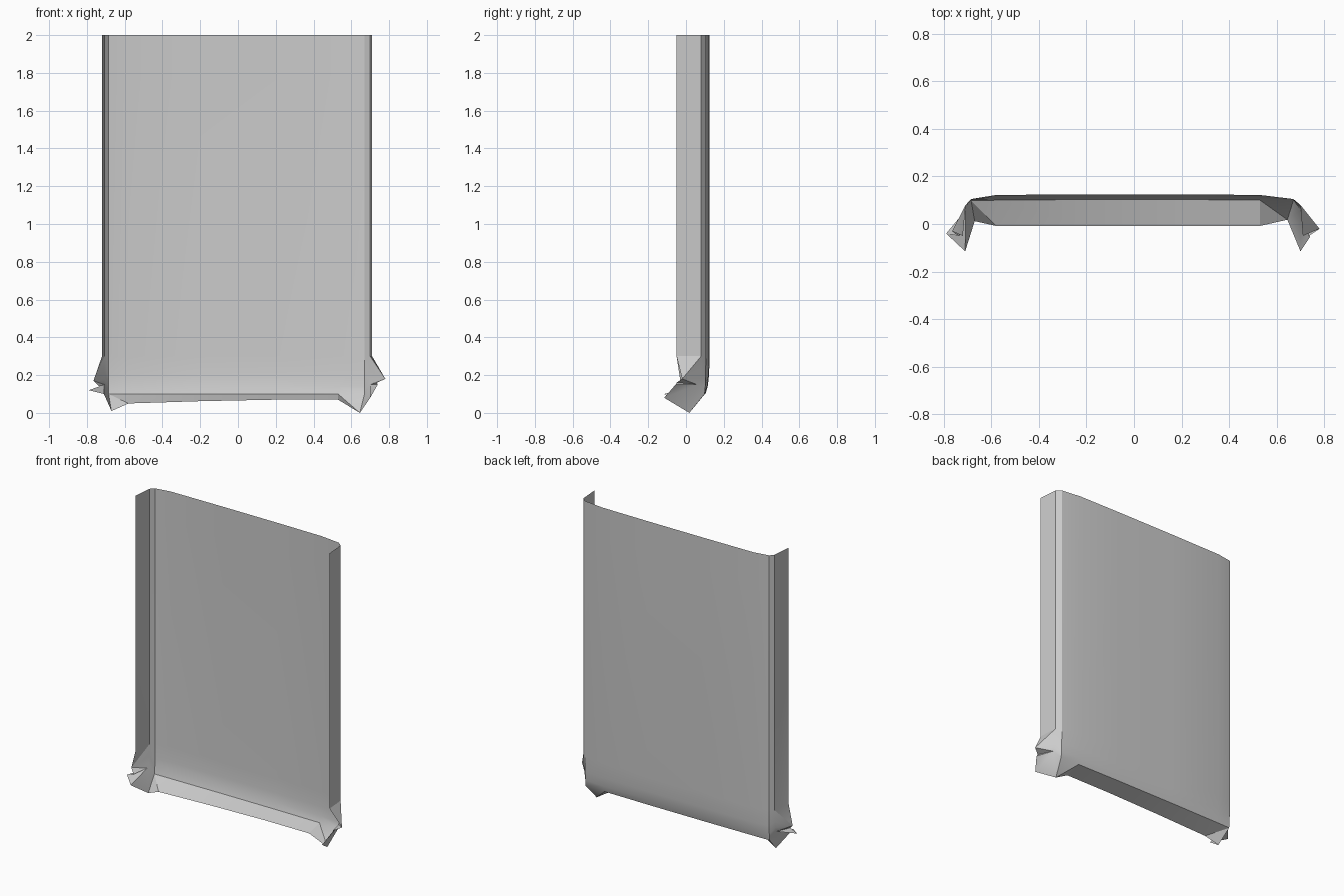
import bpy, bmesh, math

cube = bpy.data.objects.get("Cube")
if cube:
    bpy.data.objects.remove(cube)

# One plain grey cloth colour
grey = bpy.data.materials.new("cloth_grey")
grey.use_nodes = True
grey.diffuse_color = (0.6, 0.6, 0.6, 1)
grey.node_tree.nodes["Principled BSDF"].inputs["Base Color"].default_value = (0.6, 0.6, 0.6, 1)

bm = bmesh.new()


def face(*verts):
    bm.faces.new(verts)


# Cross-section of the hanging sheet, from one side flap edge to the other
profile = [(-0.72, -0.05), (-0.708, 0.08), (-0.685, 0.105), (-0.58, 0.122), (-0.2, 0.125),
           (0.2, 0.125), (0.53, 0.122), (0.67, 0.105), (0.70, 0.08), (0.71, -0.05)]
last = len(profile) - 1

# Height and depth offset of each row, curling forward at the hem
rows = [(2.0, 0), (1.8, 0), (0.3, 0), (0.2, -0.003), (0.14, -0.010), (0.10, -0.022)]
grid = []
for r, (z, dy) in enumerate(rows):
    line = []
    for c, (x, y) in enumerate(profile):
        if c in (0, last) and r > 2:
            line.append(None)
            continue
        if c in (1, last - 1) and r > 2:
            z_here = (0.22, 0.18, 0.15)[r - 3]
        else:
            z_here = z
        pull = dy * (0.3 if c in (2, last - 2) else 1)
        line.append(bm.verts.new((x, y + pull, z_here)))
    grid.append(line)

for upper, lower in zip(grid, grid[1:]):
    for c in range(last):
        quad = (upper[c], upper[c + 1], lower[c + 1], lower[c])
        if None not in quad:
            face(*quad)

# Bottom flap folded forward
hem = grid[-1]
flap = {c: bm.verts.new((profile[c][0], -0.008, z))
        for c, z in zip(range(3, last - 2), (0.05, 0.062, 0.07, 0.07))}
for c in range(3, last - 3):
    face(hem[c], hem[c + 1], flap[c + 1], flap[c])

# Crumpled corners: outer tip, inward fold, front point and lowest point
corners = {
    -1: [(-0.765, -0.03, 0.17), (-0.735, -0.05, 0.14), (-0.79, -0.04, 0.12),
         (-0.71, -0.115, 0.10), (-0.67, 0.012, 0.01)],
    1: [(0.78, -0.02, 0.18), (0.735, -0.05, 0.16), (0.74, -0.055, 0.15),
        (0.70, -0.115, 0.08), (0.645, 0.018, 0.0)],
}
for side, points in corners.items():
    outer, inner, edge, start = (0, 1, 2, 3) if side < 0 else (last, last - 1, last - 2, last - 3)
    pts = [bm.verts.new(p) for p in points]
    tip, low = pts[0], pts[-1]
    face(grid[2][inner], grid[2][outer], tip)
    for r in range(2, len(rows) - 1):
        face(grid[r][inner], tip, grid[r + 1][inner])
    # Fan of folds below the tip
    for a, b in zip(pts, pts[1:]):
        face(hem[inner], a, b)
    face(hem[inner], low, hem[edge])
    # Join the corner to the bottom flap
    if side < 0:
        face(hem[edge], low, flap[start])
        face(hem[edge], flap[start], hem[start])
    else:
        face(hem[edge], low, hem[start])
        face(hem[start], low, flap[start])

bmesh.ops.recalc_face_normals(bm, faces=bm.faces)
mesh = bpy.data.meshes.new("draped_sheet")
bm.to_mesh(mesh)
bm.free()
mesh.materials.append(grey)
sheet = bpy.data.objects.new("draped_sheet", mesh)
bpy.context.collection.objects.link(sheet)

# Soft cloth shading with crisp folds
bpy.ops.object.select_all(action='DESELECT')
sheet.select_set(True)
bpy.context.view_layer.objects.active = sheet
bpy.ops.object.shade_smooth_by_angle(angle=math.radians(30))
